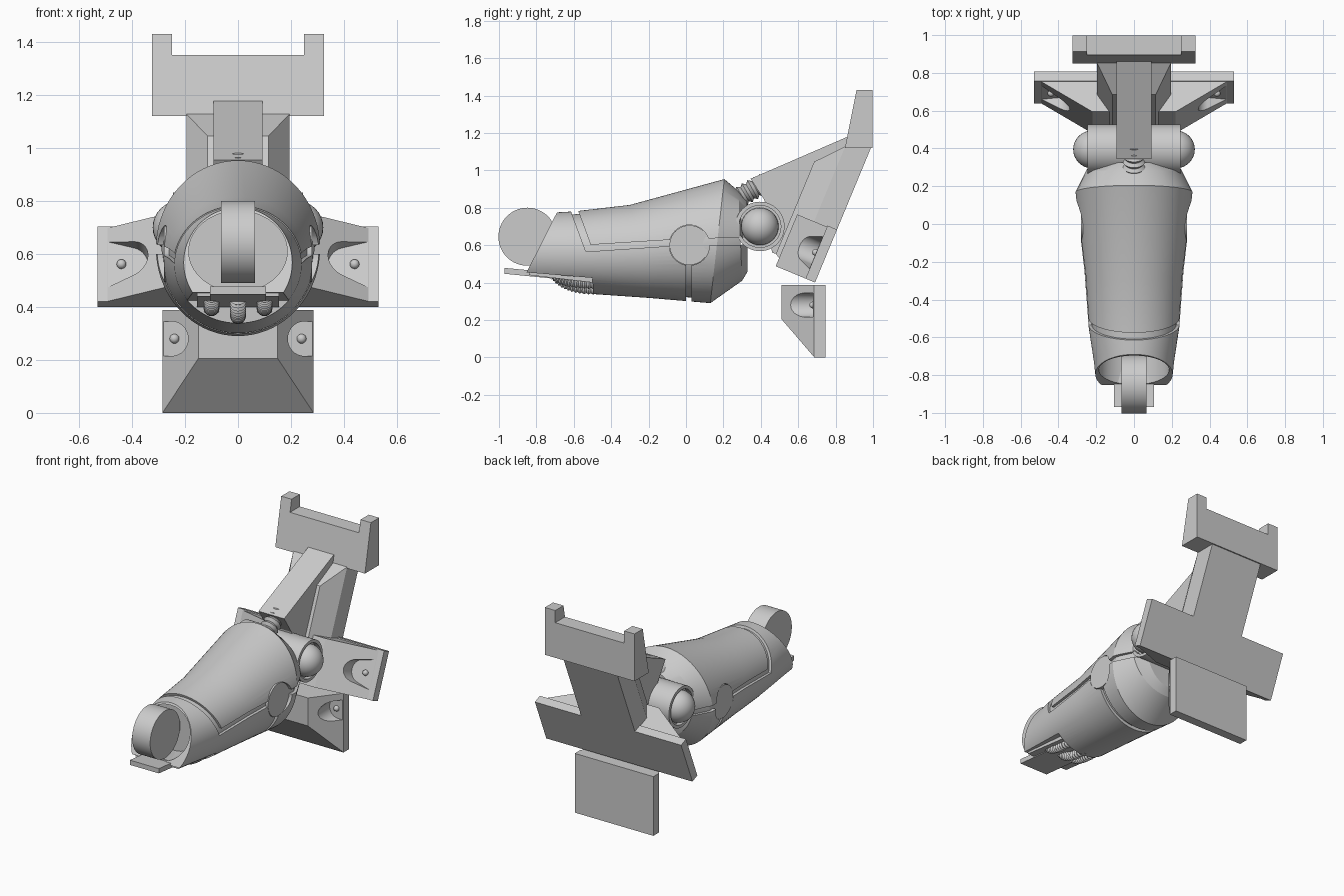
import bpy, bmesh
from math import sin, cos, pi
from mathutils import Vector

if "Cube" in bpy.data.objects:
    bpy.data.objects.remove(bpy.data.objects["Cube"])


def make(name, bm):
    bmesh.ops.recalc_face_normals(bm, faces=bm.faces[:])
    me = bpy.data.meshes.new(name)
    bm.to_mesh(me)
    bm.free()
    ob = bpy.data.objects.new(name, me)
    bpy.context.collection.objects.link(ob)
    return ob


def select(ob):
    bpy.ops.object.select_all(action='DESELECT')
    ob.select_set(True)
    bpy.context.view_layer.objects.active = ob


def smooth(ob, angle=0.5):
    select(ob)
    bpy.ops.object.shade_smooth_by_angle(angle=angle)
    return ob


def cut(ob, *cutters):
    for c in cutters:
        m = ob.modifiers.new("cut", 'BOOLEAN')
        m.operation, m.solver, m.object = 'DIFFERENCE', 'EXACT', c
        select(ob)
        bpy.ops.object.modifier_apply(modifier=m.name)
        bpy.data.objects.remove(c)


def loft(name, rings):
    bm = bmesh.new()
    vs = [[bm.verts.new(p) for p in r] for r in rings]
    n = len(vs[0])
    for a, b in zip(vs, vs[1:]):
        for i in range(n):
            j = (i + 1) % n
            bm.faces.new((a[i], a[j], b[j], b[i]))
    bm.faces.new(vs[0])
    bm.faces.new(vs[-1])
    return make(name, bm)


def prism(name, prof, x0, x1):
    """Side profile of (y, z) points extruded along x."""
    return loft(name, [[(x, y, z) for y, z in prof] for x in (x0, x1)])


def hull(name, pts):
    bm = bmesh.new()
    for p in pts:
        bm.verts.new(p)
    r = bmesh.ops.convex_hull(bm, input=bm.verts[:])
    junk = [v for v in bm.verts if not v.link_faces]
    bmesh.ops.delete(bm, geom=junk, context='VERTS')
    bmesh.ops.dissolve_limit(bm, angle_limit=0.01, verts=bm.verts[:], edges=bm.edges[:])
    return make(name, bm)


def disc(name, y, z, r, x0, x1, n=48):
    return prism(name, [(y + r * cos(2 * pi * i / n), z + r * sin(2 * pi * i / n)) for i in range(n)], x0, x1)


def ball(name, loc, r):
    bm = bmesh.new()
    bmesh.ops.create_uvsphere(bm, u_segments=32, v_segments=16, radius=r)
    bmesh.ops.translate(bm, verts=bm.verts[:], vec=loc)
    return smooth(make(name, bm), 1.0)


def hose(name, x, p0, p1, p2, r, ribs):
    """Ribbed hose along a quadratic curve in the side plane."""
    rings, n = [], ribs * 4
    for k in range(n + 1):
        t = k / n
        p = [(1 - t) ** 2 * a + 2 * t * (1 - t) * b + t * t * c for a, b, c in zip(p0, p1, p2)]
        d = Vector([(1 - t) * (b - a) + t * (c - b) for a, b, c in zip(p0, p1, p2)]).normalized()
        q = r * (0.87 + 0.13 * cos(k * pi / 2))
        rings.append([(x + q * cos(a), p[0] - d.y * q * sin(a), p[1] + d.x * q * sin(a))
                      for a in [2 * pi * i / 20 for i in range(20)]])
    return smooth(loft(name, rings), 0.9)


def tilt(x, u, n):
    """Point on the tilted back plate: u runs up the plate, n forward of it."""
    return (x, 0.69 + 0.383 * u - 0.923 * n, 0.40 + 0.923 * u + 0.383 * n)


# Main tapered housing: rings given as top (y, z), bottom (y, z), half width
RINGS = [(-.69, .775, -.90, .36, .205), (-.66, .777, -.80, .355, .212), (-.60, .78, -.49, .338, .24),
         (-.30, .815, -.20, .318, .262), (.205, .953, .13, .29, .310), (.28, .89, .30, .41, .25),
         (.325, .84, .33, .46, .16)]


def housing(name, rings, s):
    out = []
    for yt, zt, yb, zb, w in rings:
        ring = []
        for i in range(72):
            a = 2 * pi * i / 72
            c = cos(a) * s
            ring.append((w * s * sin(a), (yt + yb) / 2 + (yt - yb) / 2 * c, (zt + zb) / 2 + (zt - zb) / 2 * c))
        out.append(ring)
    return loft(name, out)


def belly():
    return prism("belly_cutter", [(-1.1, .2), (-1.1, .475), (-.5, .425), (-.49, .2)], -.5, .5)


def bore():
    return loft("bore_cutter", [[(.186 * cos(2 * pi * i / 64), y, .61 + .152 * sin(2 * pi * i / 64))
                                 for i in range(64)] for y in (-1.2, -.672)])


shell = housing("housing_shell", RINGS, 1)
cut(shell, belly(), bore(),
    prism("ring_groove", [(-.61, .9), (-.615, .78), (-.535, .565), (-.06, .597), (-.06, .63), (-.51, .602),
                          (-.575, .78), (-.57, .9)], -.5, .5),
    prism("lower_groove", [(0, .2), (.03, .2), (.03, .58), (0, .58)], -.5, .5),
    prism("rear_groove", [(.06, .6), (.19, .6), (.45, .605), (.45, .635), (.2, .64), (.06, .63)], -.5, .5),
    disc("pivot_cutter", .018, .60, .108, -.5, .5))
smooth(shell, 0.35)
core = housing("housing_core", RINGS[1:-1], 0.93)
cut(core, belly(), bore())
smooth(core, 0.35)
smooth(disc("side_pivot", .018, .60, .106, -.28, .28))

# Front wheel and tray
smooth(disc("front_wheel", -.848, .645, .155, -.065, .065, 64))
prism("tray_floor", [(-.84, .44), (-.84, .475), (-.5, .44), (-.5, .40)], -.155, .155)
prism("tray", [(-.97, .447), (-.97, .478), (-.5, .435), (-.5, .40)], -.105, .105)

# Hoses under the nose and behind the housing
for x, drop in ((-.1, .03), (0, 0), (.1, .03)):
    hose("belly_hose", x, (-.70, .44), (-.64, .36 + drop), (-.47, .365 + drop), .03, 13)
hose("rear_hose", 0, (.25, .83), (.32, .88), (.42, .93), .058, 6)

# Hinge barrel with round end caps
smooth(disc("hinge_barrel", .395, .70, .132, -.245, .245, 64))
for s in (-1, 1):
    cut(bpy.data.objects["hinge_barrel"], disc("end_cutter", .395, .70, .112, s * .215, s * .3, 64))
    ball("hinge_cap", (s * .222, .395, .70), .1)
smooth(bpy.data.objects["hinge_barrel"])

# Arm: narrow front strut and wide bevelled spine
prism("arm_strut", [(.345, .955), (.86, 1.178), (.95, 1.10), (.66, .5), (.46, .56), (.42, .84)], -.093, .093)
hull("arm_spine", [tilt(s * x, u, n) for s in (-1, 1) for x, u, n in
                   ((.195, 0, 0), (.195, .785, 0), (.195, .735, .13), (.115, .595, .252), (.115, .06, .252),
                    (.195, .0, .13))])

# Notched head block
head = prism("head_block", [(.85, 1.12), (.997, 1.12), (.997, 1.43), (.912, 1.43)], -.325, .325)
cut(head, prism("notch", [(.7, 1.35), (1.2, 1.35), (1.2, 1.6), (.7, 1.6)], -.25, .25))

# Tilted wings with flared bolt recesses
hull("wing_plate", [tilt(x, u, n) for x in (-.53, .53) for u in (0, .307) for n in (0, .055)])
wing = hull("wing_body", [tilt(s * x, u, n) for s in (-1, 1) for u0, u1 in ((0, .3),)
                          for u in (u0, u1) for x, n in ((.5, .05), (.22, .228))])
for s in (-1, 1):
    outline = [(.41 + .07 * cos(a), .15 + .07 * sin(a)) for a in [pi / 2 + pi * i / 20 for i in range(21)]]
    outline += [(.52, .05), (.52, .25)]
    cut(wing, hull("recess", [tilt(s * x, u, n) for x, u in outline for n in (.0565, .4)]))
    ball("wing_bolt", tilt(s * .44, .15, .06), .018)
smooth(wing)

# Lower foot block with bolt recesses
hull("foot_plate", [(x, y, z) for x in (-.285, .285) for y in (.685, .745) for z in (0, .388)])
foot = hull("foot_block", [(s * x, y, z) for s in (-1, 1) for x, y, zs in
                           ((.285, .686, (0, .388)), (.15, .51, (.205, .388))) for z in zs])
for s in (-1, 1):
    rim = [(.25 + .062 * cos(2 * pi * i / 40), .28 + .065 * sin(2 * pi * i / 40)) for i in range(40)]
    cut(foot, hull("foot_recess", [(s * x, y, z) for x, z in rim + [(.4, .215), (.4, .345)] for y in (.4, .68)]))
    ball("foot_bolt", (s * .24, .678, .28), .018)
smooth(foot)
